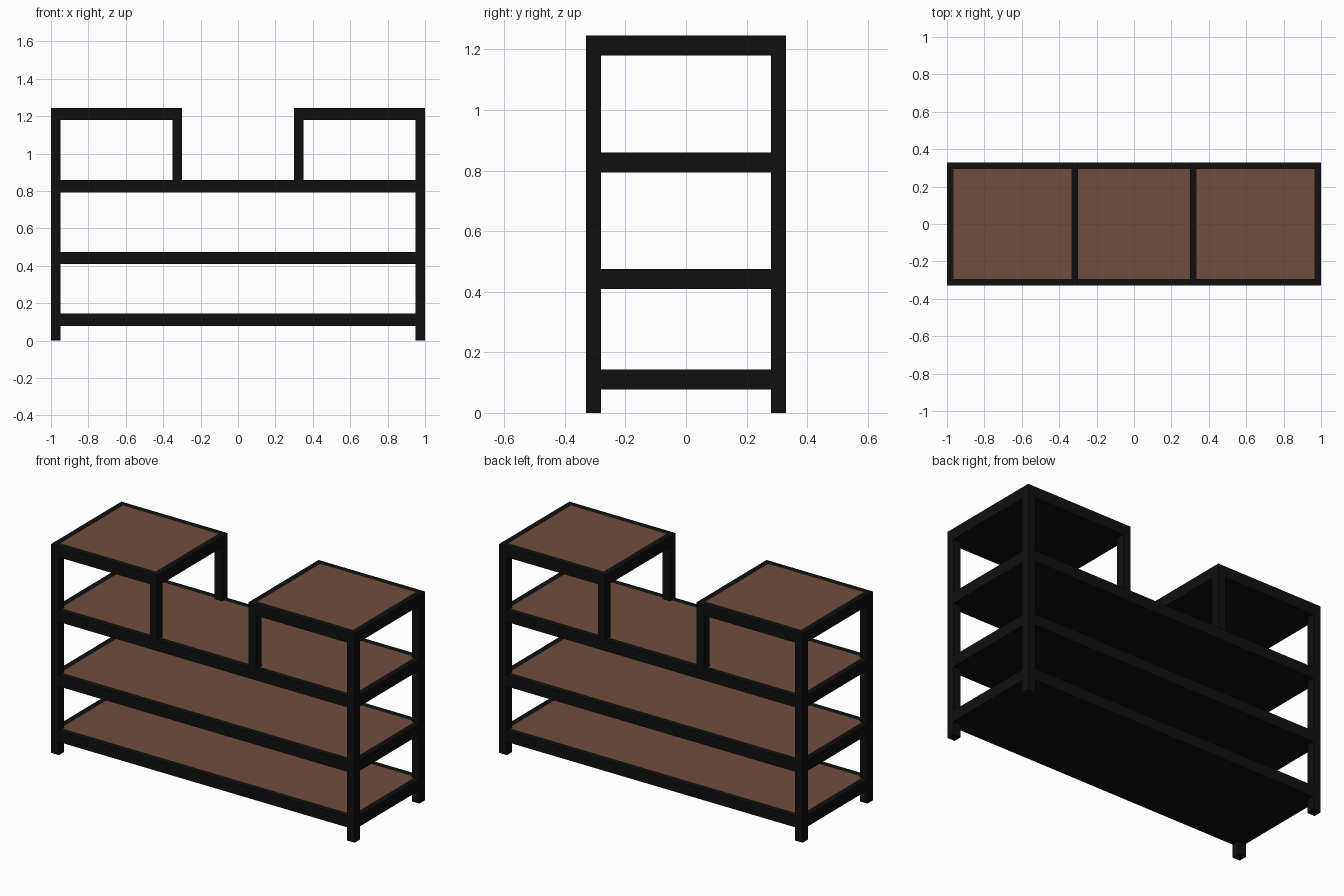
import bpy, bmesh
from mathutils import Vector

if "Cube" in bpy.data.objects:
    bpy.data.objects.remove(bpy.data.objects["Cube"])

W, D = 1.0, 0.33        # half width, half depth
P = 0.05                # post thickness
T = 0.066               # shelf thickness
TOP = 1.245


def material(name, color):
    m = bpy.data.materials.new(name)
    m.diffuse_color = (*color, 1)
    m.use_nodes = True
    m.node_tree.nodes["Principled BSDF"].inputs["Base Color"].default_value = m.diffuse_color
    return m


black = material("black_metal", (0.005, 0.005, 0.005))
brown = material("brown_wood", (0.16, 0.075, 0.045))


def box(name, x0, x1, y0, y1, z0, z1, rim=0):
    """Black box; with a rim, its top gets a flush brown inset panel."""
    bm = bmesh.new()
    bmesh.ops.create_cube(bm, size=1)
    size = Vector((x1 - x0, y1 - y0, z1 - z0))
    mid = Vector((x0 + x1, y0 + y1, z0 + z1)) / 2
    for v in bm.verts:
        v.co = Vector(a * b for a, b in zip(v.co, size)) + mid
    if rim:
        bm.normal_update()
        top = max(bm.faces, key=lambda f: f.normal.z)
        bmesh.ops.inset_individual(bm, faces=[top], thickness=rim)
        top.material_index = 1
    me = bpy.data.meshes.new(name)
    bm.to_mesh(me)
    bm.free()
    me.materials.append(black)
    me.materials.append(brown)
    ob = bpy.data.objects.new(name, me)
    bpy.context.collection.objects.link(ob)
    return ob


E = 0.001               # shelves sit a hair inside the posts

# Three full-width shelves
for label, top in (("lower", 0.144), ("middle", 0.475), ("upper", 0.859)):
    box(label + "_shelf", -W + E, W - E, -D + E, D - E, top - T, top, P)

for side, s in (("left", -1), ("right", 1)):
    # Raised top shelf at each end
    x0, x1 = sorted((s * 0.30, s * W))
    box(side + "_top_shelf", x0, x1, -D, D, TOP - T, TOP, P)
    for end, e in (("front", -1), ("back", 1)):
        y0, y1 = sorted((e * (D - E), e * (D - P - E)))
        y0, y1 = sorted((e * D, e * (D - P)))
        # Full-height corner post
        x0, x1 = sorted((s * (W - P), s * W))
        box(f"{side}_{end}_corner_post", x0, x1, y0, y1, 0, TOP - T)
        # Short inner post between the upper shelf and the top shelf
        x0, x1 = sorted((s * 0.30, s * 0.35))
        box(f"{side}_{end}_inner_post", x0, x1, y0, y1, 0.859, TOP - T)
